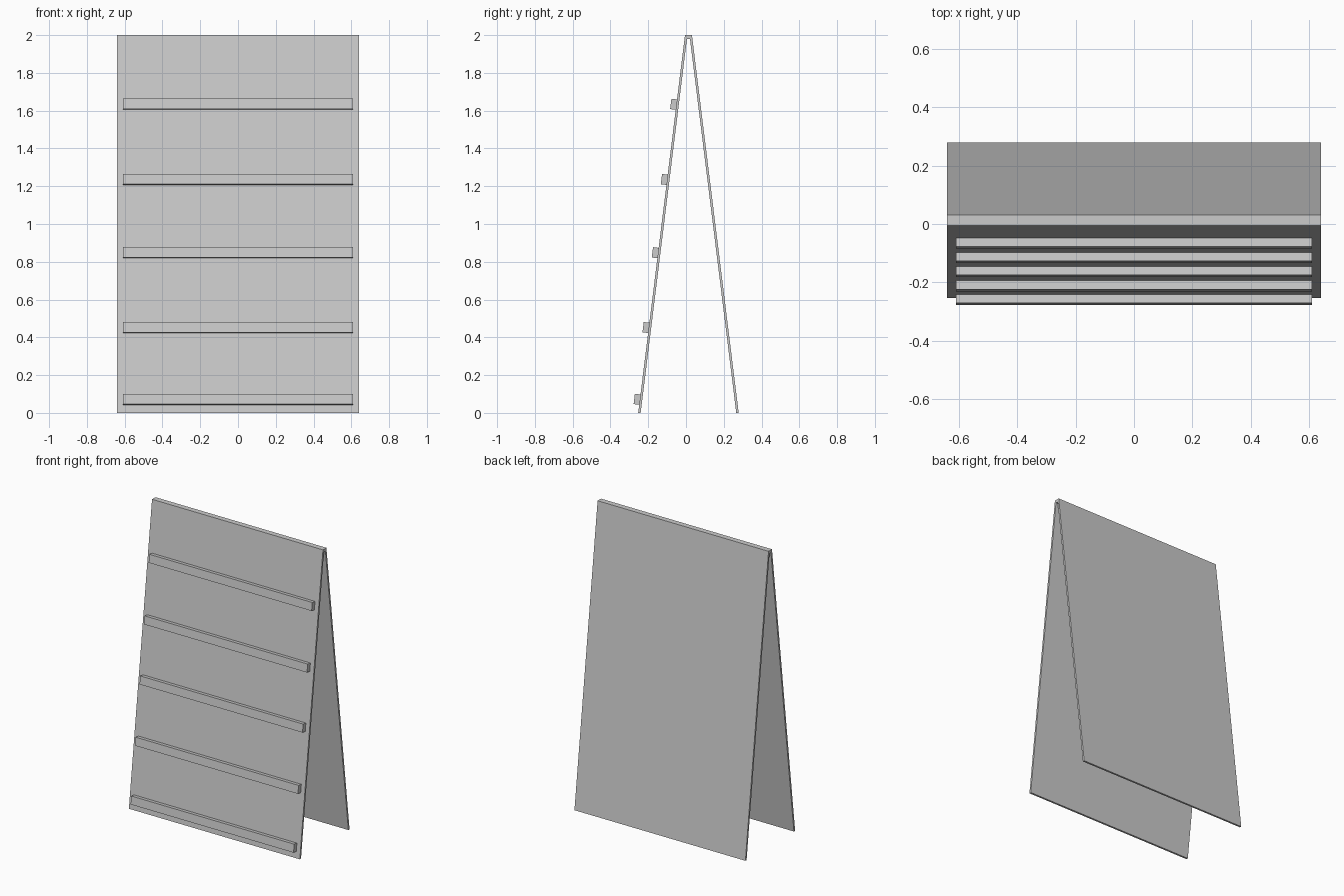
import bpy
import bmesh
from math import atan2
from mathutils import Vector

if "Cube" in bpy.data.objects:
    bpy.data.objects.remove(bpy.data.objects["Cube"])

HALF_W = 0.64          # half width of the panels
MID_Y = 0.013          # mirror plane between the two panels
FOOT, HEAD = 0.266, 0.0185   # outer distance from mid plane at floor and top
THICK = 0.013


def extrude_profile(name, pts, half):
    """Extrude a closed (y, z) profile along x, centred on x = 0."""
    bm = bmesh.new()
    face = bm.faces.new([bm.verts.new((-half, y, z)) for y, z in pts])
    ext = bmesh.ops.extrude_face_region(bm, geom=[face])
    verts = [g for g in ext["geom"] if isinstance(g, bmesh.types.BMVert)]
    bmesh.ops.translate(bm, verts=verts, vec=Vector((2 * half, 0, 0)))
    bmesh.ops.recalc_face_normals(bm, faces=bm.faces)
    mesh = bpy.data.meshes.new(name)
    bm.to_mesh(mesh)
    bm.free()
    obj = bpy.data.objects.new(name, mesh)
    bpy.context.collection.objects.link(obj)
    return obj


# Two leaning panels
for name, s in (("front_panel", -1), ("back_panel", 1)):
    profile = [(FOOT, 0), (FOOT - THICK, 0), (HEAD - THICK, 2), (HEAD, 2)]
    extrude_profile(name, [(MID_Y + s * y, z) for y, z in profile], HALF_W)

# Ridge strip joining the panels at the top
top = HEAD - THICK
low = top + 0.02 * (FOOT - HEAD) / 2
extrude_profile("ridge_strip", [(MID_Y - top, 2), (MID_Y + top, 2),
                                (MID_Y + low, 1.98), (MID_Y - low, 1.98)], HALF_W)

# Display ledges fixed square to the sloping front panel
up = Vector((FOOT - HEAD, 2)).normalized()
out = Vector((-up.y, up.x))
LEDGE_H, LEDGE_D = 0.055, 0.03
for i, z in enumerate((0.072, 0.452, 0.848, 1.236, 1.634)):
    zc = z - out.y * LEDGE_D / 2
    base = Vector((MID_Y - FOOT + (FOOT - HEAD) * zc / 2, zc))
    a, b = base - up * LEDGE_H / 2, base + up * LEDGE_H / 2
    pts = [a, b, b + out * LEDGE_D, a + out * LEDGE_D]
    extrude_profile(f"ledge_{i + 1}", [tuple(p) for p in pts], 0.61)
